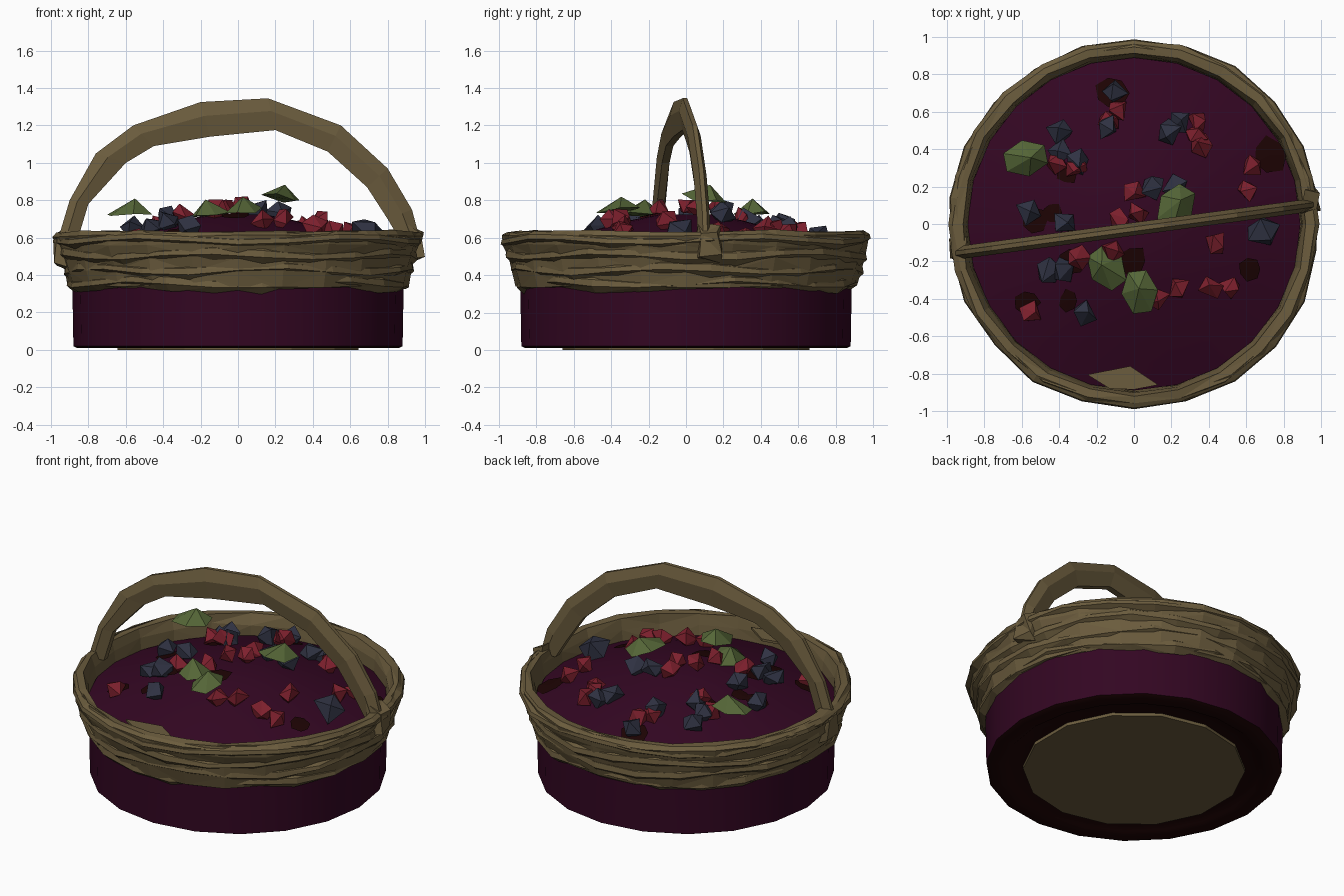
import bpy, bmesh, random
from math import sin, cos, pi, hypot
from mathutils import Vector, Matrix, Euler

random.seed(11)
cube = bpy.data.objects.get("Cube")
if cube:
    bpy.data.objects.remove(cube, do_unlink=True)


def material(name, r, g, b):
    m = bpy.data.materials.new(name)
    m.use_nodes = True
    m.diffuse_color = (r, g, b, 1)
    shader = m.node_tree.nodes["Principled BSDF"]
    shader.inputs["Base Color"].default_value = (r, g, b, 1)
    shader.inputs["Roughness"].default_value = 0.9
    return m


WICKER = material("wicker brown", .147, .107, .047)
PLUM = material("plum", .033, .002, .016)
RED = material("berry red", .205, .014, .026)
BLUE = material("berry blue", .029, .032, .055)
GREEN = material("leaf green", .09, .132, .038)
DARK = material("dark brown", .012, .001, .001)


def finish(name, bm, *mats, smooth=False):
    bmesh.ops.recalc_face_normals(bm, faces=bm.faces)
    mesh = bpy.data.meshes.new(name)
    bm.to_mesh(mesh)
    bm.free()
    ob = bpy.data.objects.new(name, mesh)
    bpy.context.collection.objects.link(ob)
    for m in mats:
        mesh.materials.append(m)
    if smooth:
        bpy.ops.object.select_all(action='DESELECT')
        ob.select_set(True)
        bpy.context.view_layer.objects.active = ob
        bpy.ops.object.shade_smooth_by_angle(angle=0.7)
    return ob


def skin(bm, rings, closed=False):
    """Join consecutive rings of vertices with quads."""
    pairs = list(zip(rings, rings[1:]))
    if closed:
        pairs.append((rings[-1], rings[0]))
    for a, b in pairs:
        n = len(a)
        for i in range(n):
            j = (i + 1) % n
            bm.faces.new((a[i], a[j], b[j], b[i]))


def lathe(bm, profile, n, jitter=0.0, closed=False):
    rings = []
    for r, z in profile:
        ring = []
        for i in range(n):
            a = 2 * pi * i / n
            rr = r + random.uniform(-jitter, jitter)
            zz = z + random.uniform(-jitter, jitter)
            ring.append(bm.verts.new((rr * cos(a), rr * sin(a), zz)))
        rings.append(ring)
    skin(bm, rings, closed)
    return rings


def mound(x, y):
    """Height of the filling at a point."""
    return .5 + .24 * (1 - (min(hypot(x, y), .88) / .88) ** 1.5)


# Cloth drum with a dark hem underneath
bm = bmesh.new()
lathe(bm, [(.89, .5), (.885, .3), (.88, .02), (.86, .01), (.77, .012), (.76, .02), (.64, .02)], 20)
for f in bm.faces:
    if f.calc_center_median().z < .025:
        f.material_index = 1
finish("cloth_drum", bm, PLUM, DARK, smooth=True)

# Wicker base disc
bm = bmesh.new()
bmesh.ops.create_cone(bm, cap_ends=True, segments=14, radius1=.66, radius2=.66, depth=.02,
                      matrix=Matrix.Translation((0, 0, .01)))
finish("base_disc", bm, WICKER)

# Domed filling
bm = bmesh.new()
radii = [.89, .75, .6, .45, .3, .15]
rings = lathe(bm, [(r, mound(r, 0)) for r in radii], 24)
bm.faces.new(rings[-1])
finish("filling", bm, PLUM, smooth=True)

# Woven band core with a rolled rim
bm = bmesh.new()
weave = [(.885, .33), (.91, .34), (.93, .42), (.95, .5), (.975, .56), (.985, .61),
         (.965, .635), (.92, .63), (.9, .57), (.89, .46)]
lathe(bm, weave, 24, jitter=.009, closed=True)
bmesh.ops.triangulate(bm, faces=bm.faces)
finish("woven_band", bm, WICKER)

# Broad flattened strands that wave round the band
for k, (r, z) in enumerate([(.915, .36), (.94, .43), (.965, .51), (.99, .59)]):
    bm = bmesh.new()
    rings = []
    n = 22
    for i in range(n):
        a = 2 * pi * (i + k * .5) / n
        rr = r + random.uniform(-.012, .012)
        zz = z + .016 * sin(a * 5 + k * 2)
        h = random.uniform(.03, .055) if k < 3 else .035
        section = [(rr - .035, zz - h), (rr + .006, zz - h * .3), (rr, zz + h * .4),
                   (rr - .035, zz + h)]
        rings.append([bm.verts.new((q * cos(a), q * sin(a), w)) for q, w in section])
    skin(bm, rings, closed=True)
    bmesh.ops.triangulate(bm, faces=bm.faces)
    finish("strand_%d" % (k + 1), bm, WICKER)

# Arched handle: outer and inner points in the handle plane
outer = [(-.96, .6), (-.9, .8), (-.76, 1.05), (-.56, 1.2), (-.2, 1.325), (.16, 1.345),
         (.55, 1.2), (.8, .97), (.93, .75), (.97, .6)]
inner = [(-.86, .58), (-.8, .78), (-.6, 1.0), (-.45, 1.09), (-.15, 1.14), (.2, 1.175),
         (.48, 1.06), (.69, .87), (.8, .7), (.87, .58)]
bm = bmesh.new()
rings = []
for (ox, oz), (ix, iz) in zip(outer, inner):
    ring = []
    for t, w in ((0, .012), (.4, .035), (1, .02), (1, -.02), (.4, -.035), (0, -.012)):
        x = ox + (ix - ox) * t
        ring.append(bm.verts.new((x, .135 * x - .027 + w, oz + (iz - oz) * t)))
    rings.append(ring)
skin(bm, rings)
bm.faces.new(rings[0])
bm.faces.new(rings[-1])
finish("handle", bm, WICKER)

# Wedge-shaped knots where the handle joins the band
for side, name, z in ((1, "left_knot", .57), (-1, "right_knot", .535)):
    bm = bmesh.new()
    bmesh.ops.create_cube(bm, size=1)
    for v in bm.verts:
        flare = 1 if v.co.x * side < 0 else .65
        v.co = Vector((v.co.x * .08, v.co.y * .14 * flare, v.co.z * .21 * flare))
        v.co += Vector([random.uniform(-.018, .018) for _ in range(3)])
    bmesh.ops.translate(bm, verts=bm.verts, vec=(side * .945, side * .13, z))
    bmesh.ops.triangulate(bm, faces=bm.faces)
    finish(name, bm, WICKER)

# Loose wicker flap inside the front rim
bm = bmesh.new()
flap = [(-.25, -.805), (-.02, -.76), (.13, -.86), (.0, -.885), (-.13, -.88)]
bm.faces.new([bm.verts.new((x, y, .59)) for x, y in flap])
solid = bmesh.ops.extrude_face_region(bm, geom=bm.faces[:])
bmesh.ops.translate(bm, vec=(0, 0, .015),
                    verts=[g for g in solid["geom"] if isinstance(g, bmesh.types.BMVert)])
finish("rim_flap", bm, WICKER)


# Berries: chunky lumps, five-sided and pointed at both ends
def berries(name, mat, spots, size):
    for i, (x, y) in enumerate(spots):
        bm = bmesh.new()
        for k in range(5):
            a = 2 * pi * k / 5
            r = size * random.uniform(.85, 1.1)
            bm.verts.new((r * cos(a), r * sin(a), size * random.uniform(-.35, .35)))
        for end in (-1, 1):
            bm.verts.new((size * random.uniform(-.3, .3), size * random.uniform(-.3, .3), end * size))
        bmesh.ops.convex_hull(bm, input=bm.verts)
        turn = Euler([random.uniform(0, 6) for _ in range(3)]).to_matrix().to_4x4()
        place = Matrix.Translation((x, y, mound(x, y) + size * .5))
        bmesh.ops.transform(bm, matrix=place @ turn, verts=bm.verts)
        finish("%s_%d" % (name, i + 1), bm, mat)


berries("red_berry", RED, [
    (-.13, .55), (-.08, .61), (.34, .55), (.36, .42), (.34, .48), (.63, .31), (.6, .18),
    (.44, -.1), (.24, -.34), (.41, -.34), (.51, -.34), (-.55, -.47), (-.42, .33), (-.31, .3),
    (0, .17), (.02, .06), (-.08, .02), (-.3, -.18), (-.12, -.15), (.13, -.4)], .068)
berries("blue_berry", BLUE, [
    (-.1, .71), (-.14, .52), (-.4, .49), (-.39, .39), (.19, .5), (.25, .54), (-.3, .33),
    (.1, .2), (.22, .2), (-.57, .06), (-.38, 0), (-.46, -.25), (-.38, -.25), (-.26, -.48)], .073)
berries("large_blue_berry", BLUE, [(.69, -.04)], .1)

# Leaves: pointed caps with an off-centre peak
for i, (x, y, z, turn) in enumerate([(-.58, .35, .77, .2), (.23, .1, .85, 1),
                                     (-.15, -.24, .76, 2.2), (.03, -.37, .785, 1.7)]):
    bm = bmesh.new()
    bmesh.ops.create_cone(bm, cap_ends=True, segments=6, radius1=.12, radius2=0, depth=.08)
    for v in bm.verts:
        peak = .03 if v.co.z > 0 else 0
        v.co = Vector((v.co.x * 1.08 + peak, v.co.y * .82, v.co.z + random.uniform(-.012, .012)))
    tilt = Euler((random.uniform(-.2, .2), random.uniform(-.2, .2), turn)).to_matrix().to_4x4()
    bmesh.ops.transform(bm, matrix=Matrix.Translation((x, y, z)) @ tilt, verts=bm.verts)
    finish("leaf_%d" % (i + 1), bm, GREEN)

# Dark stains on the filling
for i, (x, y, r) in enumerate([(.73, .37, .1), (-.12, .7, .09), (-.53, .02, .08), (-.01, -.2, .09),
                               (.62, -.24, .07), (-.35, -.41, .06), (-.33, -.2, .08),
                               (-.44, .06, .06), (-.36, .27, .06), (-.57, -.42, .07)]):
    bm = bmesh.new()
    rim = []
    for k in range(7):
        a = 2 * pi * k / 7
        reach = r * random.uniform(.75, 1.1)
        px, py = x + reach * cos(a), y + reach * sin(a)
        rim.append(bm.verts.new((px, py, mound(px, py) + .007)))
    hub = bm.verts.new((x, y, mound(x, y) + .009))
    for k in range(7):
        bm.faces.new((hub, rim[k], rim[(k + 1) % 7]))
    finish("stain_%d" % (i + 1), bm, DARK)
